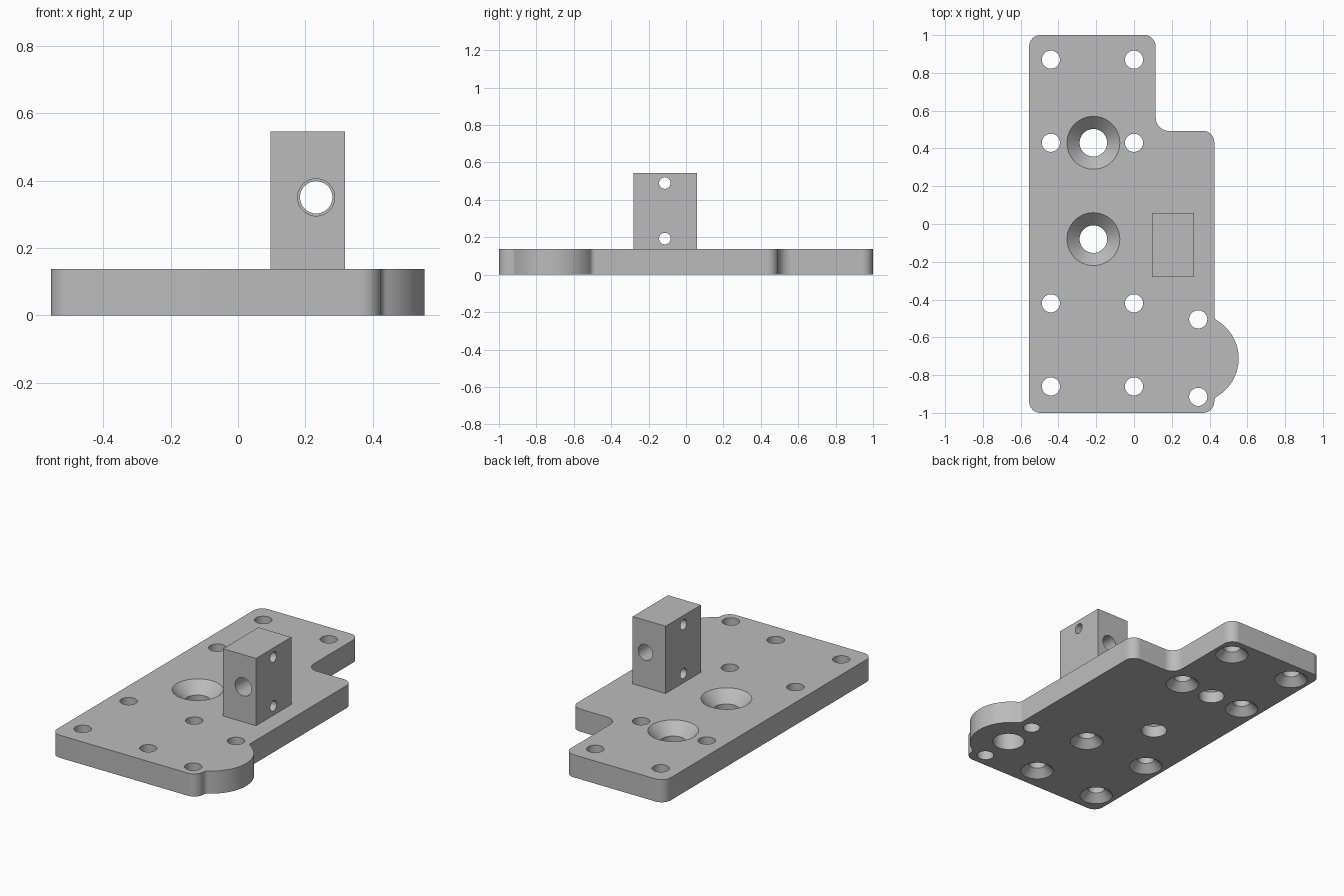
import bpy
import bmesh
from math import cos, sin, pi, radians, sqrt, atan2
from mathutils import Vector, Matrix

if "Cube" in bpy.data.objects:
    bpy.data.objects.remove(bpy.data.objects["Cube"])

T = 0.137            # plate thickness
SEGS = 48            # sides of each bore

grey = bpy.data.materials.new("machined_grey")
grey.use_nodes = True
COLOUR = (0.5, 0.5, 0.5, 1)
grey.diffuse_color = COLOUR
grey.node_tree.nodes["Principled BSDF"].inputs["Base Color"].default_value = COLOUR


def make_object(name, bm):
    bmesh.ops.recalc_face_normals(bm, faces=bm.faces)
    mesh = bpy.data.meshes.new(name)
    bm.to_mesh(mesh)
    bm.free()
    mesh.materials.append(grey)
    obj = bpy.data.objects.new(name, mesh)
    bpy.context.collection.objects.link(obj)
    return obj


def fillet(prev, corner, nxt, r, n=14):
    """Points of an arc rounding a corner between two straight edges."""
    p, c, q = Vector(prev), Vector(corner), Vector(nxt)
    a, b = (p - c).normalized(), (q - c).normalized()
    half = a.angle(b) / 2
    centre = c + (a + b).normalized() * r / sin(half)
    reach = r * cos(half) / sin(half)
    start, end = c + a * reach - centre, c + b * reach - centre
    sweep = start.angle_signed(end)
    return [centre + Matrix.Rotation(-sweep * i / n, 2) @ start for i in range(n + 1)]


def arc(centre, r, a0, a1, n):
    return [Vector((centre[0] + r * cos(a0 + (a1 - a0) * i / n),
                    centre[1] + r * sin(a0 + (a1 - a0) * i / n))) for i in range(n + 1)]


def drill(bm, profile, matrix):
    """Closed turned solid from (radius, height) pairs."""
    rings = [[bm.verts.new(matrix @ Vector((r * cos(2 * pi * i / SEGS), r * sin(2 * pi * i / SEGS), z)))
              for i in range(SEGS)] for r, z in profile]
    for lo, hi in zip(rings, rings[1:]):
        for i in range(SEGS):
            j = (i + 1) % SEGS
            bm.faces.new((lo[i], lo[j], hi[j], hi[i]))
    bm.faces.new(rings[0][::-1])
    bm.faces.new(rings[-1])


def cut_and_shade(obj, drills):
    cutter = make_object(obj.name + "_drills", drills)
    cutter.hide_render = True
    mod = obj.modifiers.new("Bores", 'BOOLEAN')
    mod.operation, mod.solver, mod.object = 'DIFFERENCE', 'EXACT', cutter
    bpy.ops.object.select_all(action='DESELECT')
    obj.select_set(True)
    bpy.context.view_layer.objects.active = obj
    bpy.ops.object.modifier_apply(modifier=mod.name)
    bpy.data.objects.remove(cutter)
    bpy.ops.object.shade_smooth_by_angle(angle=radians(30))


# Plate outline, counter-clockwise, with a round lobe on the left edge
L, R, STEP_X, STEP_Y = -0.555, 0.425, 0.115, 0.493
corners = [(L, -1), (R, -1), (R, STEP_Y), (STEP_X, STEP_Y), (STEP_X, 1), (L, 1)]
radii = [0.06, 0.06, 0.06, 0.07, 0.06, 0.06]
lobe, lobe_r, blend = (0.32, -0.712), 0.234, 0.03
dx = R + blend - lobe[0]
dy = sqrt((lobe_r + blend) ** 2 - dx ** 2)
turn = atan2(dy, dx)

outline = []
for i, (c, r) in enumerate(zip(corners, radii)):
    outline += fillet(corners[i - 1], c, corners[(i + 1) % len(corners)], r)
    if i == 1:
        outline += arc((R + blend, lobe[1] - dy), blend, pi, pi - turn, 6)
        outline += arc(lobe, lobe_r, -turn, turn, 36)[1:-1]
        outline += arc((R + blend, lobe[1] + dy), blend, pi + turn, pi, 6)

bm = bmesh.new()
base = bm.faces.new([bm.verts.new((p.x, p.y, 0)) for p in outline])
top = bmesh.ops.extrude_face_region(bm, geom=[base])["geom"]
bmesh.ops.translate(bm, vec=(0, 0, T), verts=[g for g in top if isinstance(g, bmesh.types.BMVert)])
plate = make_object("base_plate", bm)

# Plate bores
small, sink = 0.048, 0.093
drills = bmesh.new()
for x in (-0.44, 0):
    for y in (0.87, 0.43, -0.42, -0.86):      # screw holes countersunk from below
        drill(drills, [(sink, -0.05), (sink, 0), (small, sink - small), (small, T + 0.05)],
              Matrix.Translation((x, y, 0)))
for y in (0.43, -0.08):                       # large holes countersunk from above
    drill(drills, [(0.073, -0.05), (0.073, T - 0.067), (0.14, T), (0.14, T + 0.05)],
          Matrix.Translation((-0.215, y, 0)))
for y in (-0.505, -0.915):                    # plain holes beside the lobe
    drill(drills, [(small, -0.05), (small, T + 0.05)], Matrix.Translation((0.34, y, 0)))
drill(drills, [(0.09, -0.05), (0.09, 0.11)], Matrix.Translation((0.34, -0.71, 0)))  # blind pocket
cut_and_shade(plate, drills)

# Upright block
lo, hi = Vector((0.096, -0.28, T)), Vector((0.317, 0.058, 0.545))
bm = bmesh.new()
bmesh.ops.create_cube(bm, size=1, matrix=Matrix.Translation((lo + hi) / 2) @ Matrix.Diagonal((*(hi - lo), 1)))
block = make_object("upright_block", bm)

# Block bores: stepped one front to back, two cross holes side to side
drills = bmesh.new()
along_y = Matrix.Translation((0.232, 0, 0.35)) @ Matrix.Rotation(-pi / 2, 4, 'X')
drill(drills, [(0.055, lo.y - 0.05), (0.055, -0.11), (0.048, -0.11), (0.048, hi.y + 0.05)], along_y)
for z in (0.49, 0.193):
    drill(drills, [(0.031, lo.x - 0.05), (0.031, hi.x + 0.05)],
          Matrix.Translation((0, -0.113, z)) @ Matrix.Rotation(pi / 2, 4, 'Y'))
cut_and_shade(block, drills)
